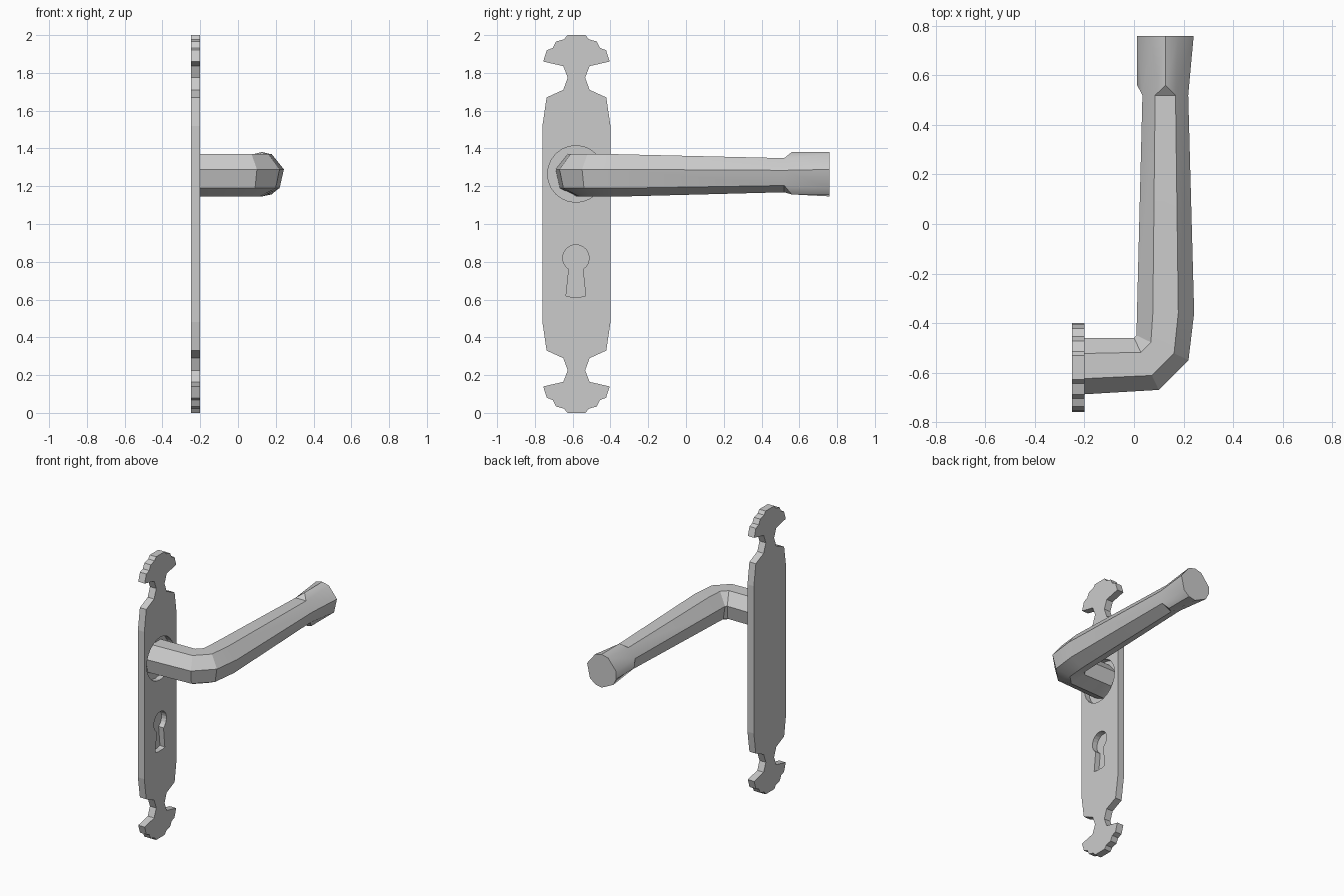
import bpy, bmesh
from math import sin, cos, pi, radians, degrees
from mathutils import Vector

if "Cube" in bpy.data.objects:
    bpy.data.objects.remove(bpy.data.objects["Cube"])

PY = -0.58          # plate centre line (y)
HZ = 1.263          # handle axis height
FRONT, BACK, FLOOR = -0.20, -0.25, -0.238


def finish(name, bm):
    bmesh.ops.recalc_face_normals(bm, faces=bm.faces[:])
    me = bpy.data.meshes.new(name)
    bm.to_mesh(me)
    bm.free()
    ob = bpy.data.objects.new(name, me)
    bpy.context.collection.objects.link(ob)
    return ob


def prism(name, outline, x0, x1):
    """Extrude a (y, z) outline along x."""
    bm = bmesh.new()
    f = bm.faces.new([bm.verts.new((x0, y, z)) for y, z in outline])
    ext = bmesh.ops.extrude_face_region(bm, geom=[f])
    vs = [v for v in ext["geom"] if isinstance(v, bmesh.types.BMVert)]
    bmesh.ops.translate(bm, verts=vs, vec=(x1 - x0, 0, 0))
    return finish(name, bm)


def arc(cy, cz, r, a0, a1, n):
    return [(cy + r * cos(radians(a0 + (a1 - a0) * i / n)),
             cz + r * sin(radians(a0 + (a1 - a0) * i / n))) for i in range(n + 1)]


# Back plate: quarter profile mirrored both ways
quarter = [(.048, 2.0), (.065, 1.978), (.108, 1.966), (.125, 1.932), (.157, 1.92),
           (.176, 1.86), (.07, 1.836), (.046, 1.775), (.07, 1.71), (.158, 1.67), (.18, 1.52)]
right = quarter + [(w, 2 - z) for w, z in reversed(quarter)]
outline = [(PY + w, z) for w, z in right] + [(PY - w, z) for w, z in reversed(right)]
plate = prism("back_plate", outline, BACK, FRONT)

# Recesses: round handle seat and keyhole
seat = prism("seat_cutter", arc(-.583, 1.265, .15, 0, 345, 23), FLOOR, -0.1)
key = arc(-.583, .82, .07, -58, 238, 18)
key += [(-.635, .62), (-.61, .614), (-.556, .614), (-.531, .62)]
keyhole = prism("keyhole_cutter", key, FLOOR, -0.1)
bpy.context.view_layer.objects.active = plate
for cutter in (seat, keyhole):
    cutter.hide_render = True
    mod = plate.modifiers.new("recess", 'BOOLEAN')
    mod.operation, mod.solver, mod.object = 'DIFFERENCE', 'EXACT', cutter
    bpy.ops.object.modifier_apply(modifier=mod.name)
    bpy.data.objects.remove(cutter, do_unlink=True)

# Lever handle: seven-sided section swept through rings given as inner xy, outer xy, radius
rings = [((-.237, -.46), (-.237, -.69), .118),
         ((.0, -.46), (.10, -.67), .118),
         ((.01, -.45), (.22, -.55), .118),
         ((.012, -.36), (.243, -.36), .118),
         ((.034, .52), (.219, .52), .095)]
ANG = [pi / 2 - pi / 7 - i * 2 * pi / 7 for i in range(7)]   # flat side on top
bm = bmesh.new()


def section_vert(inner, outer, r, a):
    i, o = Vector(inner), Vector(outer)
    p = (i + o) / 2 + (o - i) / 2 * cos(a) / cos(pi / 14)
    return bm.verts.new((p.x, p.y, HZ + r * sin(a)))


loops = [[section_vert(*ring, a) for a in ANG] for ring in rings]
bm.faces.new(loops[0])
for A, B in zip(loops, loops[1:]):
    for i in range(7):
        j = (i + 1) % 7
        bm.faces.new((A[i], A[j], B[j], B[i]))

# Flared grip end: three sides get a pointed notch that rounds the section
last = loops[-1]
end = [section_vert((.013, .76), (.241, .76), .117, a) for a in ANG]
cap = []
for i in range(7):
    j = (i + 1) % 7
    cap.append(end[i])
    if i in (2, 4, 6):      # lower right, left, top
        a = ANG[i] - pi / 7
        tip = section_vert((.013, .56), (.241, .56), .118, a)
        tip_end = section_vert((.013, .76), (.241, .76), .118, a)
        bm.faces.new((last[i], last[j], tip))
        bm.faces.new((last[i], tip, tip_end, end[i]))
        bm.faces.new((tip, last[j], end[j], tip_end))
        cap.append(tip_end)
    else:
        bm.faces.new((last[i], last[j], end[j], end[i]))
bm.faces.new(cap)
handle = finish("lever_handle", bm)
bpy.ops.object.select_all(action='DESELECT')
handle.select_set(True)
bpy.context.view_layer.objects.active = handle
bpy.ops.object.shade_smooth_by_angle(angle=radians(30))
